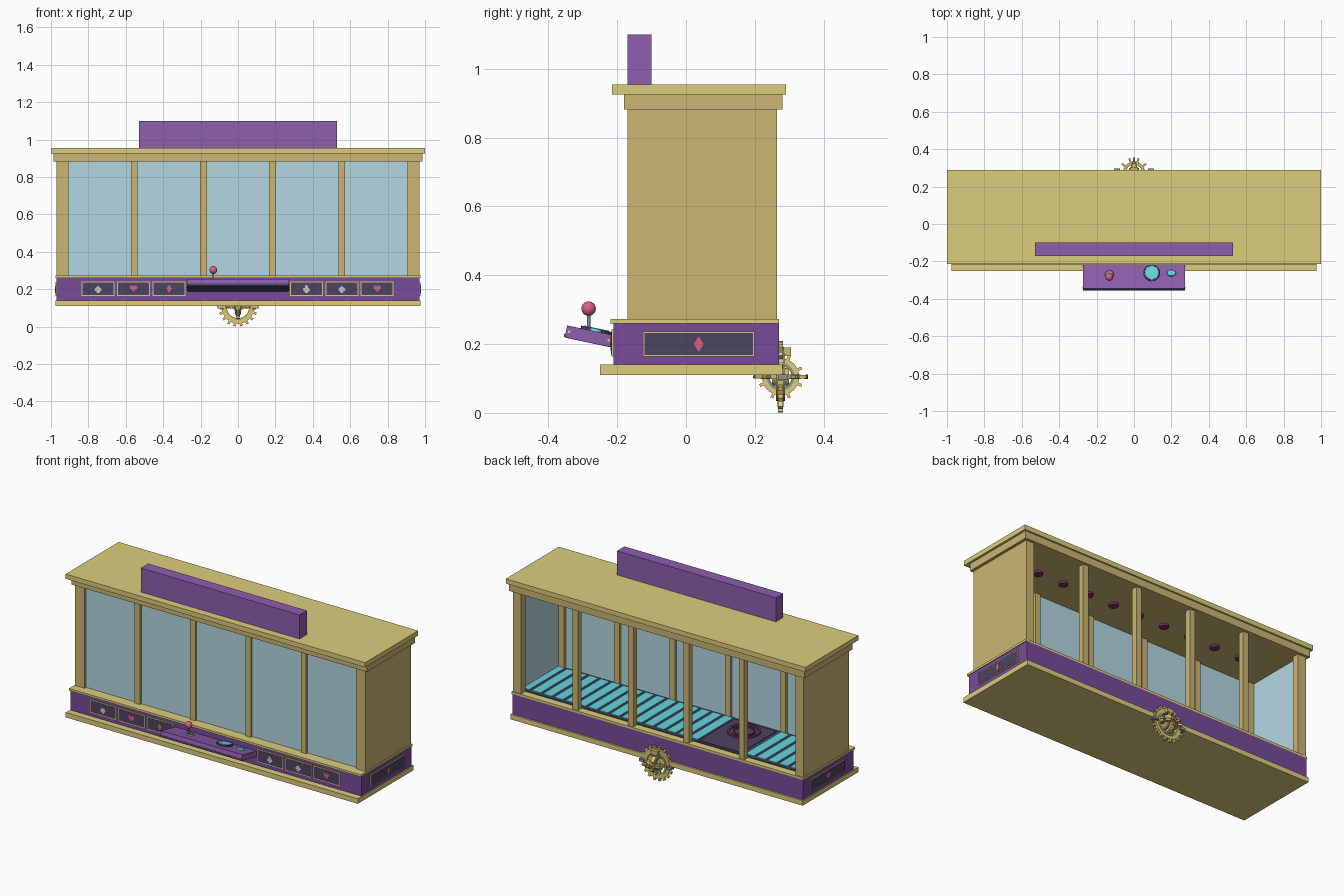
import bpy, bmesh
from math import sin, cos, pi, radians
from mathutils import Matrix, Vector

if "Cube" in bpy.data.objects:
    bpy.data.objects.remove(bpy.data.objects["Cube"])


def mat(name, rgb):
    m = bpy.data.materials.new(name)
    m.diffuse_color = tuple(c ** 2.2 for c in rgb) + (1,)
    m.use_nodes = True
    m.node_tree.nodes["Principled BSDF"].inputs["Base Color"].default_value = m.diffuse_color
    return m


GOLD = mat("pale_gold", (0.86, 0.80, 0.49))
TAN = mat("tan_gold", (0.79, 0.71, 0.45))
PURPLE = mat("purple", (0.47, 0.30, 0.60))
VIOLET = mat("violet", (0.55, 0.37, 0.68))
DARK = mat("dark_panel", (0.30, 0.27, 0.38))
GLASS = mat("glass_blue", (0.70, 0.84, 0.88))
CYAN = mat("cyan", (0.40, 0.83, 0.87))
PINK = mat("pink", (0.87, 0.38, 0.50))
WHITE = mat("white", (0.85, 0.85, 0.85))
MAROON = mat("maroon", (0.48, 0.20, 0.38))
STEEL = mat("steel", (0.55, 0.56, 0.60))
BRASS = mat("brass", (0.80, 0.72, 0.42))


def finish(name, bm, material, matrix=Matrix(), smooth=False):
    bmesh.ops.recalc_face_normals(bm, faces=bm.faces)
    me = bpy.data.meshes.new(name)
    bm.to_mesh(me)
    bm.free()
    ob = bpy.data.objects.new(name, me)
    bpy.context.collection.objects.link(ob)
    ob.matrix_world = matrix
    me.materials.append(material)
    if smooth:
        bpy.ops.object.select_all(action='DESELECT')
        bpy.context.view_layer.objects.active = ob
        ob.select_set(True)
        bpy.ops.object.shade_smooth_by_angle()
    return ob


def box(name, x0, x1, y0, y1, z0, z1, material, matrix=Matrix()):
    bm = bmesh.new()
    size = Matrix.Diagonal((x1 - x0, y1 - y0, z1 - z0, 1))
    mid = Matrix.Translation(((x0 + x1) / 2, (y0 + y1) / 2, (z0 + z1) / 2))
    bmesh.ops.create_cube(bm, size=1, matrix=mid @ size)
    return finish(name, bm, material, matrix)


def rod(name, r0, r1, length, material, matrix, n=20):
    bm = bmesh.new()
    bmesh.ops.create_cone(bm, cap_ends=True, segments=n, radius1=r0, radius2=r1, depth=length)
    return finish(name, bm, material, matrix, True)


def prism(name, outlines, depth, material, matrix):
    bm = bmesh.new()
    for pts in outlines:
        f = bm.faces.new([bm.verts.new((x, y, 0)) for x, y in pts])
        g = bmesh.ops.extrude_face_region(bm, geom=[f])["geom"]
        for v in g:
            if isinstance(v, bmesh.types.BMVert):
                v.co.z += depth
    return finish(name, bm, material, matrix)


def ring(name, ri, ro, depth, material, matrix, teeth=0, tip=0.0, n=32):
    bm = bmesh.new()
    prof = [(ri, -depth / 2), (ro, -depth / 2), (ro, depth / 2), (ri, depth / 2)]
    loops = [[bm.verts.new((r * cos(2 * pi * i / n), r * sin(2 * pi * i / n), z)) for r, z in prof]
             for i in range(n)]
    for i in range(n):
        a, b = loops[i], loops[(i + 1) % n]
        for j in range(4):
            k = (j + 1) % 4
            bm.faces.new((a[j], a[k], b[k], b[j]))
    w = tip * 0.13
    for i in range(teeth):
        m = (Matrix.Rotation(2 * pi * i / teeth, 4, 'Z') @ Matrix.Translation(((ro + tip) / 2 - 0.002, 0, 0))
             @ Matrix.Diagonal((tip - ro + 0.004, w, depth * 0.8, 1)))
        bmesh.ops.create_cube(bm, size=1, matrix=m)
    return finish(name, bm, material, matrix, True)


def T(x, y, z):
    return Matrix.Translation((x, y, z))


RX, RY = Matrix.Rotation(pi / 2, 4, 'X'), Matrix.Rotation(pi / 2, 4, 'Y')

# Base, trims, cornice, roof and sign
box("bottom_trim", -.975, .975, -.25, .28, .11, .14, GOLD)
box("base_body", -.97, .97, -.21, .27, .14, .26, PURPLE)
box("upper_trim", -.975, .975, -.22, .27, .26, .273, GOLD)
box("cornice", -.987, .987, -.18, .28, .882, .926, TAN)
box("roof_cap", -1, 1, -.215, .29, .926, .955, GOLD)
box("sign_board", -.53, .53, -.17, -.10, .955, 1.10, VIOLET)

# End walls with inner panes, corner posts and mullions
for s, side in ((-1, "left"), (1, "right")):
    box(side + "_end_wall", *sorted((s * .95, s * .97)), -.17, .265, .273, .882, TAN)
    box(side + "_end_pane", *sorted((s * .942, s * .95)), -.14, .235, .273, .882, GLASS)
    box(side + "_front_corner_post", *sorted((s * .905, s * .968)), -.169, -.13, .273, .882, TAN)
    box(side + "_back_corner_post", *sorted((s * .915, s * .968)), .225, .264, .273, .882, TAN)
for i, x in enumerate((-.555, -.185, .185, .555)):
    for y, side in ((-.15, "front"), (.245, "back")):
        box(f"{side}_mullion_{i}", x - .018, x + .018, y - .018, y + .018, .273, .882, TAN)
box("front_glass", -.91, .91, -.155, -.147, .273, .882, GLASS)

# Playfield floor, light strips and prize chute
box("floor", -.94, .94, -.145, .225, .273, .277, DARK)
x = -.90
while x < .9:
    if not -.535 < x < -.25:
        box("floor_strip", x, x + .058, -.13, .21, .277, .283, CYAN)
    x += .075
box("chute_plate", -.515, -.235, -.13, .21, .277, .281, DARK)
ring("chute_ring", .08, .092, .012, MAROON, T(-.375, -.02, .285))
ring("chute_inner_ring", .055, .062, .01, MAROON, T(-.375, -.02, .284))

# Ceiling lights
for i in range(9):
    rod(f"ceiling_light_{i}", .026, .026, .014, MAROON, T(-.70 + i * .175, .04, .876), 16)


# Card suit outlines
def circle(cx, cy, r, n=14):
    return [(cx + r * cos(2 * pi * i / n), cy + r * sin(2 * pi * i / n)) for i in range(n)]


heart = [(.00125 * 16 * sin(t) ** 3,
          .00125 * (13 * cos(t) - 5 * cos(2 * t) - 2 * cos(3 * t) - cos(4 * t) + 2))
         for t in [2 * pi * i / 28 for i in range(28)]]
stem = [(-.009, -.022), (.009, -.022), (.002, 0), (-.002, 0)]
SUITS = {
    "heart": ([heart], PINK),
    "diamond": ([[(0, -.023), (.014, 0), (0, .023), (-.014, 0)]], PINK),
    "spade": ([[(a * .95, -b * .85 + .001) for a, b in heart], stem], WHITE),
    "club": ([circle(0, .010, .009), circle(-.010, -.005, .009), circle(.010, -.005, .009), stem], WHITE),
}


# Framed suit panel, local x across, y up, z outward
def suit_panel(name, suit, w, h, matrix):
    box(name + "_frame", -w / 2, w / 2, -h / 2, h / 2, -.005, .006, GOLD, matrix)
    b = .005
    box(name + "_panel", -w / 2 + b, w / 2 - b, -h / 2 + b, h / 2 - b, -.004, .0075, DARK, matrix)
    shapes, colour = SUITS[suit]
    prism(name + "_" + suit, shapes, .002, colour, matrix @ T(0, 0, .007))


for i, (x, suit) in enumerate(((-.748, "spade"), (-.558, "heart"), (-.368, "diamond"),
                               (.366, "club"), (.555, "spade"), (.744, "heart"))):
    suit_panel(f"front_card_{i}", suit, .176, .078, T(x, -.21, .203) @ RX)
for s, suit in ((1, "diamond"), (-1, "heart")):
    suit_panel(f"side_card_{suit}", suit, .325, .073,
               T(s * .969, .037, .20) @ Matrix.Rotation(s * pi / 2, 4, 'Z') @ RX)

# Control shelf tilted upward towards the player
shelf = T(0, -.205, .207) @ Matrix.Rotation(radians(-12), 4, 'X')
box("control_shelf", -.272, .272, -.147, .01, -.017, .017, VIOLET, shelf)
box("shelf_underside", -.268, .268, -.144, 0, -.019, -.016, DARK, shelf)
box("shelf_front_edge", -.274, .274, -.15, -.145, -.018, -.008, DARK, shelf)
for s in (-1, 1):
    for y in (-.138, -.02):
        rod("shelf_bolt", .004, .004, .004, GOLD, shelf @ T(s * .273, y, 0) @ RY, 10)

# Joystick and buttons
rod("joystick_base", .024, .02, .006, STEEL, shelf @ T(-.132, -.07, .02))
rod("joystick_stick", .005, .005, .075, STEEL, T(-.132, -.283, .268), 12)
bm = bmesh.new()
bmesh.ops.create_uvsphere(bm, u_segments=20, v_segments=12, radius=.021)
finish("joystick_ball", bm, PINK, T(-.132, -.283, .303), True)
ring("large_button_ring", .038, .045, .010, DARK, shelf @ T(.095, -.062, .02))
rod("large_button", .039, .037, .012, CYAN, shelf @ T(.095, -.062, .021), 28)
rod("small_button", .026, .022, .010, CYAN,
    shelf @ T(.20, -.062, .02) @ Matrix.Diagonal((1, .75, 1, 1)), 12)

# Gyroscope of toothed rings on the back of the base
c = T(0, .275, .105)
ring("main_gear", .066, .088, .018, GOLD, c @ RX, 18, .104)
ring("main_gear_rim", .060, .070, .026, BRASS, c @ RX)
ring("level_gear", .042, .058, .014, BRASS, c, 10, .080)
ring("cross_gear", .038, .054, .022, GOLD, c @ RY @ Matrix.Rotation(pi / 8, 4, 'Z'), 8, .066)
ring("inner_steel_ring", .032, .040, .030, STEEL, c @ RY)
rod("gyro_axle", .007, .007, .22, STEEL, c @ RY, 14)
rod("gyro_back_pin", .006, .003, .16, STEEL, c @ RX, 12)
rod("gyro_hub", .026, .026, .05, BRASS, c @ RX, 20)
box("gyro_bracket", -.022, .022, .26, .305, .165, .19, BRASS)
for s in (-1, 1):
    rod("axle_collar", .013, .013, .022, BRASS, c @ T(s * .085, 0, 0) @ RY, 16)
    box("axle_plate", s * .092 - .016, s * .092 + .016, .268, .296, .096, .112, STEEL)
